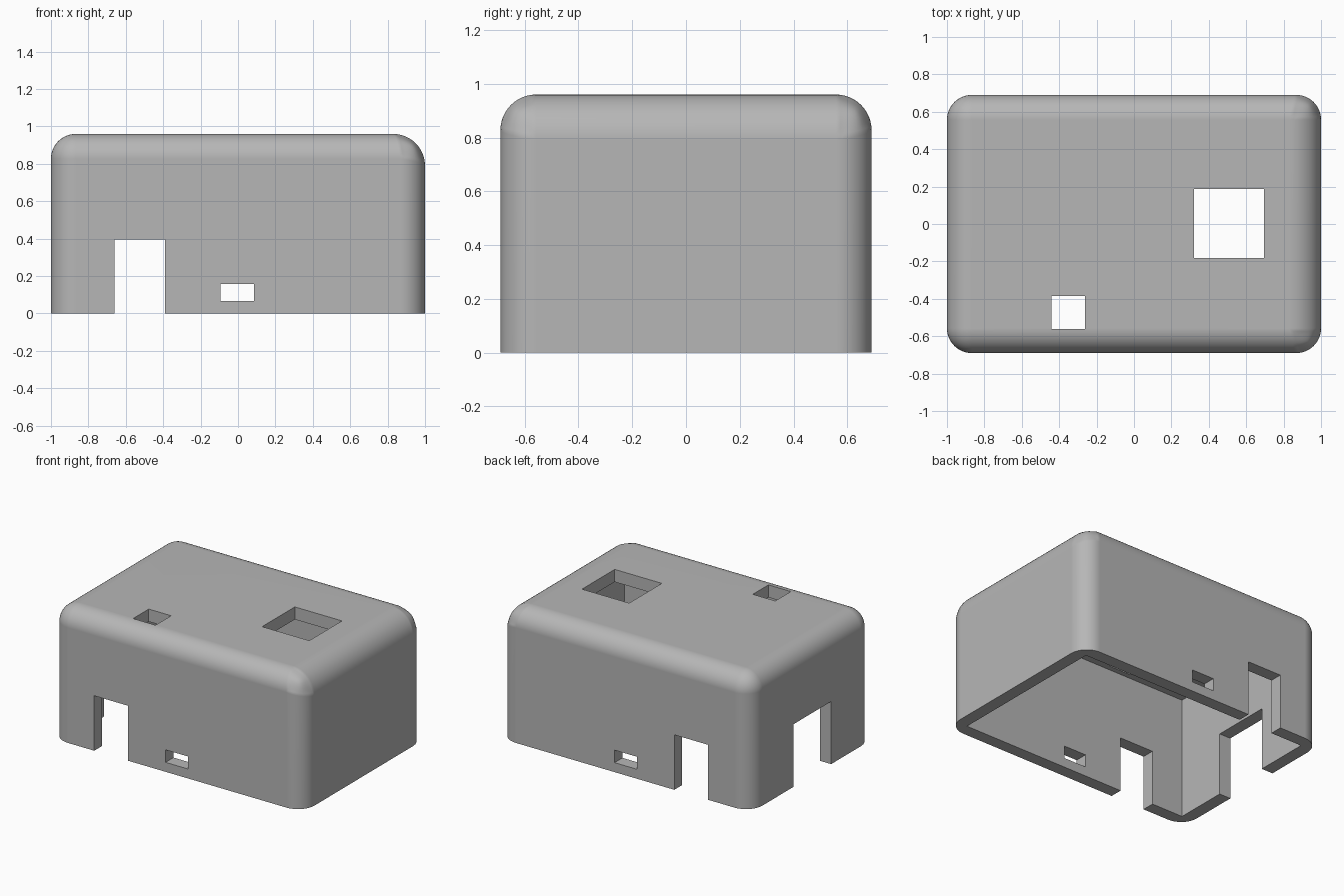
import bpy, bmesh

if "Cube" in bpy.data.objects:
    bpy.data.objects.remove(bpy.data.objects["Cube"], do_unlink=True)

grey = bpy.data.materials.new("light_grey")
grey.use_nodes = True
COLOUR = (0.47, 0.47, 0.47, 1)
grey.diffuse_color = COLOUR
grey.node_tree.nodes["Principled BSDF"].inputs["Base Color"].default_value = COLOUR

HX, HY, TOP, WALL = 1.0, 0.69, 0.96, 0.09


def box(name, xs, ys, zs):
    """Box spanning the given x, y and z ranges."""
    bm = bmesh.new()
    bmesh.ops.create_cube(bm, size=1)
    for v in bm.verts:
        v.co = [r[0] if c < 0 else r[1] for c, r in zip(v.co, (xs, ys, zs))]
    mesh = bpy.data.meshes.new(name)
    bm.to_mesh(mesh)
    bm.free()
    mesh.materials.append(grey)
    obj = bpy.data.objects.new(name, mesh)
    bpy.context.collection.objects.link(obj)
    return obj


def apply_modifier(obj, mod):
    bpy.ops.object.modifier_apply(modifier=mod.name)


# Outer shell: rounded uprights and top rim, wider round along the left top edge
cover = box("case_cover", (-HX, HX), (-HY, HY), (0, TOP))
bpy.context.view_layer.objects.active = cover
cover.select_set(True)
mesh = cover.data
weights = mesh.attributes.new("bevel_weight_edge", "FLOAT", "EDGE")
for e in mesh.edges:
    a, b = (mesh.vertices[i].co for i in e.vertices)
    if max(a.z, b.z) > 0:
        weights.data[e.index].value = 1.0 if min(a.x, b.x) > 0 and min(a.z, b.z) > 0 else 0.78
bevel = cover.modifiers.new("rounding", "BEVEL")
bevel.limit_method = "WEIGHT"
bevel.width = 0.17
bevel.segments = 12
apply_modifier(cover, bevel)

# Cavity and openings
THRU = (-1, 1)
cutters = [
    box("cavity", (-HX + WALL, HX - WALL), (-HY + WALL, HY - WALL), (-0.2, TOP - WALL)),
    box("tall_notches", (-0.66, -0.39), THRU, (-0.2, 0.395)),
    box("small_slots", (-0.093, 0.085), THRU, (0.068, 0.158)),
    box("side_notch", (-1.2, -0.8), (-0.22, 0.205), (-0.2, 0.45)),
    box("large_top_window", (0.32, 0.695), (-0.183, 0.188), (0.8, 1.2)),
    box("small_top_window", (-0.44, -0.262), (-0.562, -0.385), (0.8, 1.2)),
]
for cutter in cutters:
    cutter.hide_render = True
    cut = cover.modifiers.new(cutter.name, "BOOLEAN")
    cut.operation = "DIFFERENCE"
    cut.solver = "EXACT"
    cut.object = cutter
    apply_modifier(cover, cut)
    bpy.data.objects.remove(cutter, do_unlink=True)

# Smooth rounds, crisp cut edges, flat walls
bpy.ops.object.shade_smooth_by_angle(angle=0.6)
normals = cover.modifiers.new("flat_walls", "WEIGHTED_NORMAL")
normals.keep_sharp = True
